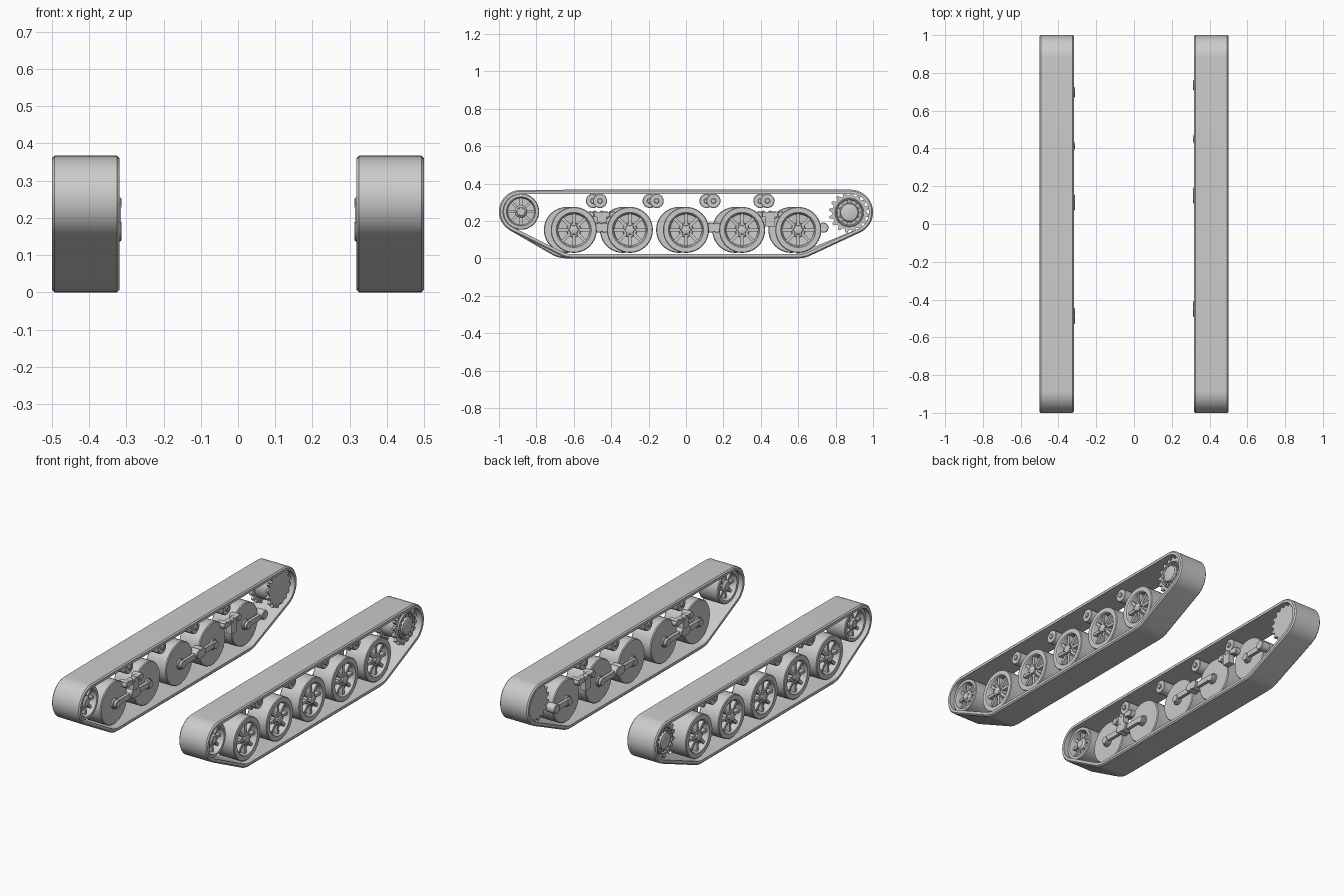
import bpy, bmesh, math
from mathutils import Vector, Matrix
from mathutils.geometry import convex_hull_2d

cube = bpy.data.objects.get("Cube")
if cube:
    bpy.data.objects.remove(cube, do_unlink=True)

grey = bpy.data.materials.new("plain grey")
grey.use_nodes = True
colour = (0.6, 0.6, 0.6, 1)
grey.diffuse_color = colour
grey.node_tree.nodes["Principled BSDF"].inputs["Base Color"].default_value = colour


def finish(name, bm, side, y=0, z=0, angle=30):
    """Turn a bmesh built for the left side into an object on either side."""
    bmesh.ops.transform(bm, matrix=Matrix.Translation((0, y, z)), verts=bm.verts)
    bmesh.ops.scale(bm, vec=(side, 1, 1), verts=bm.verts)
    bmesh.ops.recalc_face_normals(bm, faces=bm.faces)
    mesh = bpy.data.meshes.new(name)
    bm.to_mesh(mesh)
    bm.free()
    mesh.materials.append(grey)
    ob = bpy.data.objects.new(name, mesh)
    bpy.context.collection.objects.link(ob)
    bpy.ops.object.select_all(action='DESELECT')
    ob.select_set(True)
    bpy.context.view_layer.objects.active = ob
    bpy.ops.object.shade_smooth_by_angle(angle=math.radians(angle))
    return ob


def loft(bm, rings, closed=False, cap=True):
    """Join rings of points; either close the tube on itself or cap its ends."""
    rings = [[bm.verts.new(p) for p in ring] for ring in rings]
    n = len(rings[0])
    pairs = list(zip(rings, rings[1:]))
    if closed:
        pairs.append((rings[-1], rings[0]))
    for a, b in pairs:
        for i in range(n):
            j = (i + 1) % n
            bm.faces.new((a[i], a[j], b[j], b[i]))
    if cap and not closed:
        bm.faces.new(rings[0])
        bm.faces.new(rings[-1])


def circle(r, x, y=0, z=0, segs=40):
    return [(x, y + r * math.cos(2 * math.pi * i / segs),
             z + r * math.sin(2 * math.pi * i / segs)) for i in range(segs)]


def lathe(bm, profile, y=0, z=0, segs=40, closed=False):
    loft(bm, [circle(r, x, y, z, segs) for r, x in profile], closed)


def disc(bm, r, x0, x1, y=0, z=0, segs=24, bevel=0.003):
    lathe(bm, [(r - bevel, x0), (r, x0 + bevel), (r, x1 - bevel), (r - bevel, x1)], y, z, segs)


def box(bm, centre, size, turn=0):
    m = (Matrix.Rotation(turn, 4, 'X') @ Matrix.Translation(centre)
         @ Matrix.Diagonal((*size, 1)))
    bmesh.ops.create_cube(bm, size=1, matrix=m)


def spokes(bm, count, x, r0, r1, width, depth):
    for i in range(count):
        box(bm, (x, (r0 + r1) / 2, 0), (depth, r1 - r0, width), 2 * math.pi * i / count)


def bolts(bm, count, ring, r, x0, x1):
    for i in range(count):
        a = 2 * math.pi * i / count
        disc(bm, r, x0, x1, ring * math.cos(a), ring * math.sin(a), 8, 0.001)


def gear(bm, teeth, root, tip, x0, x1):
    ring = []
    for i in range(teeth):
        for part, r in ((0, root), (0.3, root), (0.5, tip), (0.75, tip)):
            a = 2 * math.pi * (i + part) / teeth
            ring.append((r * math.cos(a), r * math.sin(a)))
    loft(bm, [[(x, *p) for p in ring] for x in (x0, x1)])


def track(side, shift):
    # Belt outline wraps the end wheels, road wheels and return rollers
    wraps = [(-0.885, 0.25, 0.115), (0.88, 0.247, 0.12),
             (-0.605 + shift, 0.152, 0.152), (0.6 + shift, 0.152, 0.152),
             (-0.6, 0.315, 0.052), (0.5, 0.315, 0.052)]
    pts = [Vector(p[1:]) for y, z, r in wraps for p in circle(r, 0, y, z, 64)]
    path = [pts[i] for i in convex_hull_2d(pts)]
    n = len(path)
    normals = []
    for i in range(n):
        d = ((path[i] - path[i - 1]).normalized()
             + (path[(i + 1) % n] - path[i]).normalized()).normalized()
        normal = Vector((d.y, -d.x))
        if normal.dot(path[i] - Vector((0, 0.2))) < 0:
            normal = -normal
        normals.append(normal)
    bm = bmesh.new()
    section = [(0.318, 0.007), (0.325, 0), (0.493, 0), (0.5, 0.007), (0.5, 0.022), (0.318, 0.022)]
    loft(bm, [[(x, *(p - m * off)) for p, m in zip(path, normals)]
              for x, off in section], closed=True)
    finish("track_belt", bm, side)


def road_wheel(side, y, z=0.152):
    # Tyre and dished disc, flat on the inner face
    bm = bmesh.new()
    lathe(bm, [(0.119, 0.35), (0.123, 0.355), (0.123, 0.476), (0.119, 0.48),
               (0.094, 0.48), (0.09, 0.476), (0.084, 0.445), (0.03, 0.44)])
    spokes(bm, 8, 0.455, 0.02, 0.087, 0.016, 0.028)
    lathe(bm, [(0.04, 0.435), (0.036, 0.468), (0.024, 0.47), (0.022, 0.482), (0.015, 0.485)], segs=24)
    bolts(bm, 6, 0.025, 0.007, 0.46, 0.482)
    disc(bm, 0.03, 0.338, 0.352)
    finish("road_wheel", bm, side, y, z)


def swing_arm(side, y, direction, z=0.152):
    # Arm from the wheel hub to a hull pivot
    bm = bmesh.new()
    reach = direction * 0.135
    disc(bm, 0.022, 0.322, 0.35)
    disc(bm, 0.027, 0.313, 0.37, reach, 0.012)
    box(bm, (0.334, reach / 2, 0.006), (0.018, abs(reach), 0.03))
    finish("swing_arm", bm, side, y, z)


def bracket(side, y):
    # Bump stop and damper group between paired wheels
    bm = bmesh.new()
    box(bm, (0.336, 0, 0.235), (0.03, 0.15, 0.026))
    box(bm, (0.332, 0, 0.205), (0.036, 0.05, 0.07))
    for dy in (-0.06, 0.06):
        disc(bm, 0.02, 0.32, 0.375, dy, 0.232)
    disc(bm, 0.015, 0.313, 0.34, 0, 0.24)
    finish("suspension_bracket", bm, side, y)


def return_roller(side, y):
    bm = bmesh.new()
    disc(bm, 0.038, 0.35, 0.46, segs=32)
    disc(bm, 0.014, 0.34, 0.467)
    finish("return_roller", bm, side, y, 0.307)


def idler(side):
    # Rim ring, thin web, and spokes on both faces
    bm = bmesh.new()
    lathe(bm, [(0.093, 0.345), (0.097, 0.35), (0.097, 0.47), (0.093, 0.474),
               (0.078, 0.474), (0.07, 0.45), (0.07, 0.37), (0.078, 0.345)], closed=True)
    disc(bm, 0.073, 0.402, 0.416, segs=40)
    for x in (0.382, 0.436):
        spokes(bm, 8, x, 0.02, 0.075, 0.014, 0.04)
    lathe(bm, [(0.022, 0.352), (0.034, 0.362), (0.034, 0.455), (0.022, 0.467)], segs=24)
    bolts(bm, 6, 0.022, 0.005, 0.455, 0.469)
    finish("idler_wheel", bm, side, -0.882, 0.25)


def sprocket(side):
    # Two toothed rings on a drum with a bolted outer cap
    bm = bmesh.new()
    for x in (0.345, 0.45):
        gear(bm, 16, 0.091, 0.109, x, x + 0.015)
    disc(bm, 0.08, 0.36, 0.45, segs=40)
    lathe(bm, [(0.078, 0.46), (0.075, 0.474), (0.07, 0.474), (0.066, 0.467), (0.05, 0.467),
               (0.046, 0.48), (0.036, 0.484)])
    bolts(bm, 14, 0.058, 0.006, 0.464, 0.475)
    finish("drive_sprocket", bm, side, 0.873, 0.245)


# Both running gear sets; the right set sits slightly forward
for side, shift in ((1, 0), (-1, -0.037)):
    track(side, shift)
    idler(side)
    sprocket(side)
    for i in range(5):
        y = (i - 2) * 0.3 + shift
        road_wheel(side, y)
        swing_arm(side, y, 1 if i % 2 == 0 else -1)
    for y in (-0.45, 0.45):
        bracket(side, y + shift)
    for y in (-0.46, -0.157, 0.147, 0.435):
        return_roller(side, y + shift)
